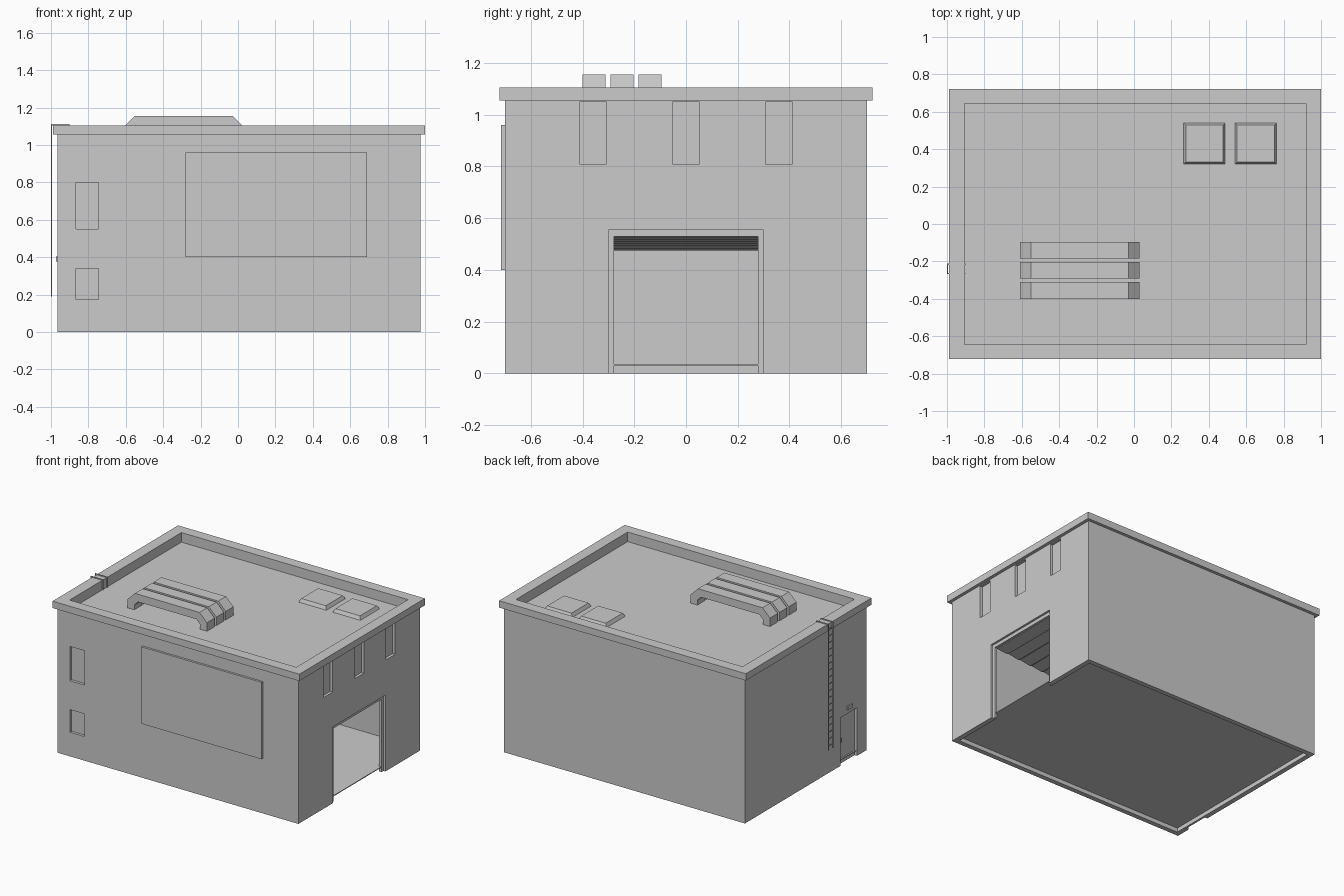
import bpy, bmesh

if "Cube" in bpy.data.objects:
    bpy.data.objects.remove(bpy.data.objects["Cube"])

ROOF = 1.035


def finish(name, bm):
    bmesh.ops.recalc_face_normals(bm, faces=bm.faces)
    mesh = bpy.data.meshes.new(name)
    bm.to_mesh(mesh)
    bm.free()
    ob = bpy.data.objects.new(name, mesh)
    bpy.context.collection.objects.link(ob)
    return ob


def box(name, x, y, z, taper=0.0):
    """Box from (min, max) ranges; taper pulls the top edges inward."""
    bm = bmesh.new()
    bmesh.ops.create_cube(bm, size=1)
    for v in bm.verts:
        t = taper if v.co.z > 0 else 0
        v.co = [(r[0] + k) if c < 0 else (r[1] - k)
                for c, r, k in zip(v.co, (x, y, z), (t, t, 0))]
    return finish(name, bm)


def prism(name, profile, y0, y1):
    """Extrude an x-z profile along y."""
    bm = bmesh.new()
    face = bm.faces.new([bm.verts.new((x, y0, z)) for x, z in profile])
    ext = bmesh.ops.extrude_face_region(bm, geom=[face])["geom"]
    moved = [g for g in ext if isinstance(g, bmesh.types.BMVert)]
    bmesh.ops.translate(bm, verts=moved, vec=(0, y1 - y0, 0))
    return finish(name, bm)


def cut(ob, x, y, z):
    cutter = box("cutter", x, y, z)
    cutter.hide_render = True
    mod = ob.modifiers.new("cut", 'BOOLEAN')
    mod.operation = 'DIFFERENCE'
    mod.solver = 'EXACT'
    mod.object = cutter
    bpy.context.view_layer.objects.active = ob
    bpy.ops.object.modifier_apply(modifier=mod.name)
    bpy.data.objects.remove(cutter)


# Hollow wall shell, open underneath
L, R, W = -0.965, 0.977, 0.70
walls = box("walls", (L, R), (-W, W), (0, 1.06))
cut(walls, (L + 0.035, R - 0.035), (-W + 0.035, W - 0.035), (-0.1, 1.0))

# Front window recesses
for z in ((0.175, 0.34), (0.55, 0.80)):
    cut(walls, (-0.865, -0.745), (-0.8, -W + 0.02), z)

# High window recesses on the right wall
for y in (-0.36, 0.0, 0.36):
    cut(walls, (R - 0.02, 1.1), (y - 0.052, y + 0.052), (0.81, 1.05))

# Garage opening with a stepped frame
cut(walls, (R - 0.015, 1.1), (-0.30, 0.30), (-0.1, 0.555))
cut(walls, (R - 0.1, 1.1), (-0.278, 0.278), (-0.1, 0.53))

# Side door recess on the left wall
cut(walls, (-1.1, L + 0.02), (-0.59, -0.40), (-0.1, 0.35))
box("door_handle", (L + 0.008, L + 0.025), (-0.425, -0.415), (0.16, 0.19))
box("door_lamp", (L - 0.008, L + 0.01), (-0.53, -0.475), (0.378, 0.405))

# Floor slab
box("floor", (L + 0.01, R - 0.02), (-W + 0.01, W - 0.01), (0.03, 0.036))

# Rolled-back garage door with stepped slats under the ceiling
slats, depth = 6, 0.6
profile = [(R - 0.03, 0.54), (R - 0.03, 0.527)]
for i in range(slats):
    x = R - 0.03 - depth * (i + 1) / slats
    z = 0.527 - 0.052 * (i + 1) / slats
    profile += [(x + 0.012, z), (x, z + 0.006)]
profile += [(R - 0.03 - depth, 0.50)]
prism("garage_door", profile, -0.278, 0.278)

# Roof parapet ring and roof deck
parapet = box("parapet", (-0.988, 1.0), (-0.722, 0.722), (1.055, 1.105))
cut(parapet, (-0.906, 0.92), (-0.643, 0.643), (0.9, 1.2))
cut(walls, (-0.906, 0.92), (-0.643, 0.643), (ROOF, 1.2))

# Front billboard panel
box("front_panel", (-0.28, 0.69), (-0.715, -0.69), (0.40, 0.96))

# Arched roof ducts
duct = [(-0.61, ROOF), (-0.61, 1.097), (-0.55, 1.156), (-0.03, 1.156),
        (0.03, 1.097), (0.03, ROOF), (-0.025, ROOF), (-0.025, 1.07),
        (-0.055, 1.1), (-0.525, 1.1), (-0.555, 1.07), (-0.555, ROOF)]
for i, y in enumerate((-0.40, -0.292, -0.184)):
    prism(f"roof_duct_{i + 1}", duct, y, y + 0.089)

# Skylights
for i, x in enumerate((0.265, 0.54)):
    box(f"skylight_{i + 1}", (x, x + 0.222), (0.32, 0.54), (ROOF, ROOF + 0.025), 0.012)

# Wall ladder with rails hooked over the parapet
hook = [(-1.0, 0.19), (-1.0, 1.111), (-0.9, 1.111), (-0.9, ROOF),
        (-0.906, ROOF), (-0.906, 1.105), (-0.994, 1.105), (-0.994, 0.19)]
for side, y in (("left", -0.215), ("right", -0.265)):
    prism(f"ladder_rail_{side}", hook, y - 0.003, y + 0.003)
for i in range(18):
    z = 0.22 + i * 0.05
    box(f"ladder_rung_{i + 1}", (-0.999, -0.994), (-0.265, -0.215), (z, z + 0.006))
